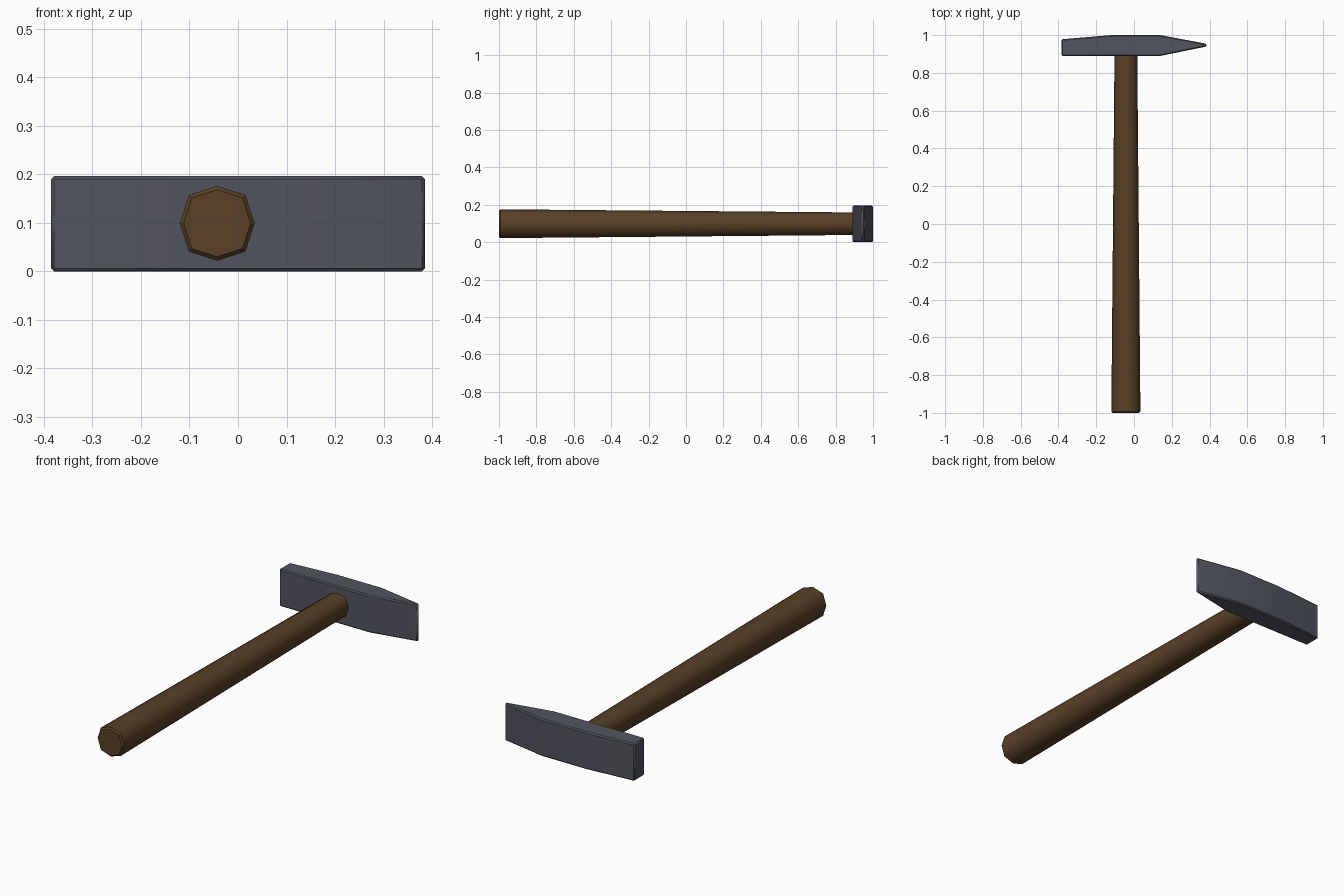
import bpy, bmesh, math

if "Cube" in bpy.data.objects:
    bpy.data.objects.remove(bpy.data.objects["Cube"])

def material(name, rgb):
    m = bpy.data.materials.new(name)
    m.diffuse_color = (*rgb, 1)
    m.use_nodes = True
    m.node_tree.nodes["Principled BSDF"].inputs["Base Color"].default_value = m.diffuse_color
    return m

def make_object(name, bm, mat, angle):
    bmesh.ops.recalc_face_normals(bm, faces=bm.faces)
    mesh = bpy.data.meshes.new(name)
    bm.to_mesh(mesh)
    bm.free()
    mesh.materials.append(mat)
    ob = bpy.data.objects.new(name, mesh)
    bpy.context.collection.objects.link(ob)
    bpy.context.view_layer.objects.active = ob
    ob.select_set(True)
    bpy.ops.object.shade_smooth_by_angle(angle=math.radians(angle))
    ob.select_set(False)
    return ob

steel = material("dark_steel", (0.085, 0.09, 0.115))
wood = material("brown_wood", (0.10, 0.052, 0.02))

# Head: plan profile with blunt face and wedge peen, extruded upward
profile = [(-0.385, 0.89), (0.14, 0.89), (0.385, 0.94), (0.385, 0.954),
           (0.14, 1.0), (-0.12, 1.0), (-0.385, 0.978)]
bm = bmesh.new()
face = bm.faces.new([bm.verts.new((x, y, 0)) for x, y in profile])
ext = bmesh.ops.extrude_face_region(bm, geom=[face])
top = [v for v in ext["geom"] if isinstance(v, bmesh.types.BMVert)]
bmesh.ops.translate(bm, verts=top, vec=(0, 0, 0.196))
head = make_object("hammer_head", bm, steel, 35)
bevel = head.modifiers.new("edge_bevel", "BEVEL")
bevel.width = 0.006
bevel.segments = 1
bevel.limit_method = "ANGLE"
bevel.angle_limit = math.radians(30)

# Handle: eight-sided taper with a chamfered butt, socketed into the head
bm = bmesh.new()
rings = []
for y, r in [(-1.0, 0.069), (-0.992, 0.077), (0.93, 0.060)]:
    ring = []
    for i in range(8):
        a = i * math.tau / 8
        k = r * (1.07 if i % 2 else 1.0)   # slightly squared octagon
        ring.append(bm.verts.new((-0.043 + k * math.cos(a), y, 0.099 + k * math.sin(a))))
    rings.append(ring)
for a, b in zip(rings, rings[1:]):
    for i in range(8):
        j = (i + 1) % 8
        bm.faces.new((a[i], a[j], b[j], b[i]))
bm.faces.new(rings[0])
bm.faces.new(rings[-1])
make_object("handle", bm, wood, 60)
# Sharp chamfer loop keeps the butt end crisp
mesh = bpy.data.objects["handle"].data
for e in mesh.edges:
    if all(mesh.vertices[v].co.y < -0.98 for v in e.vertices):
        e.use_edge_sharp = True
